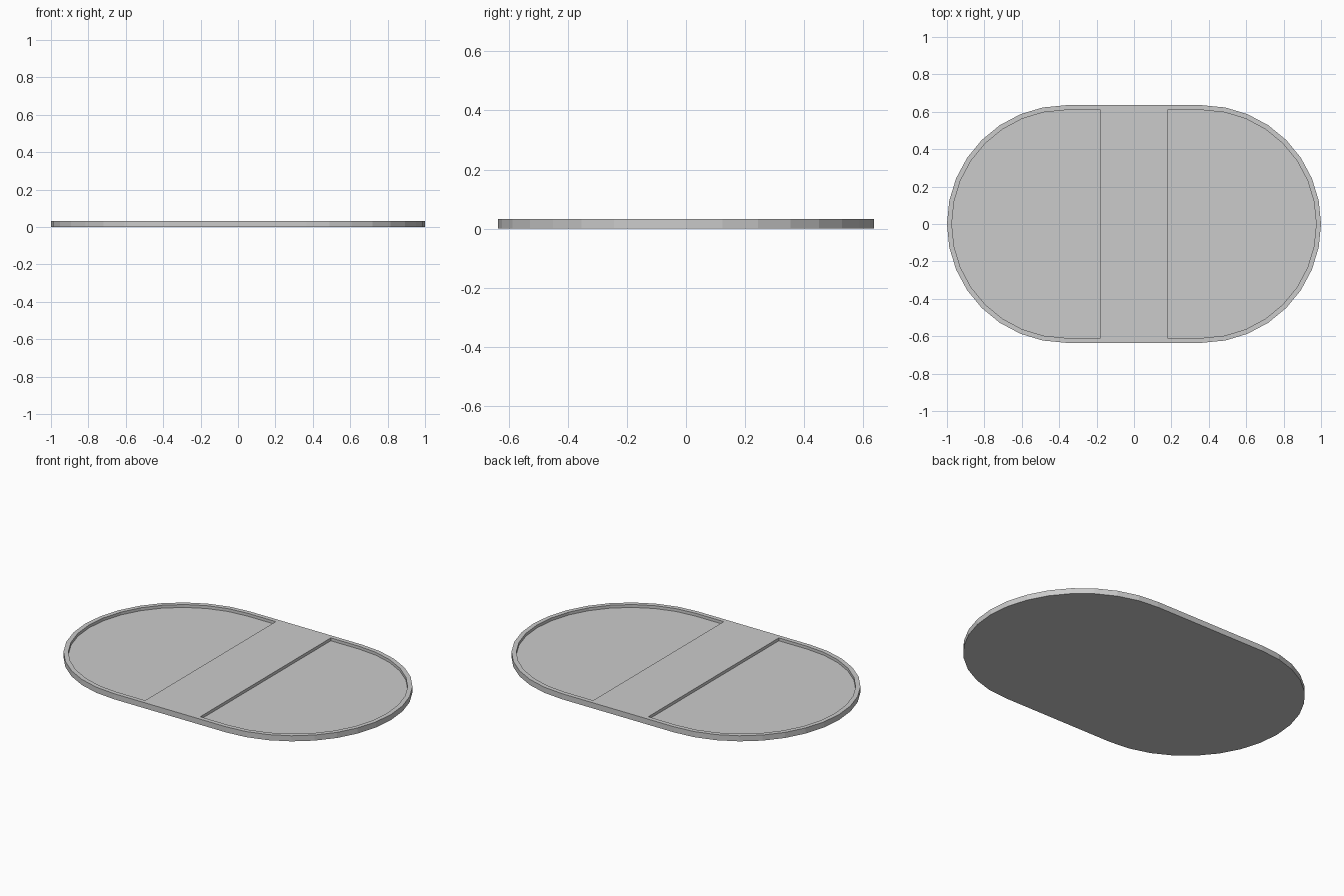
import bpy, bmesh
from math import sin, cos, pi

if "Cube" in bpy.data.objects:
    bpy.data.objects.remove(bpy.data.objects["Cube"])

R, CX, H = 0.635, 0.365, 0.033      # end radius, arc centre, height
RIM, BRIDGE, FLOOR = 0.026, 0.18, 0.016
SEG = 16                            # sides per half circle


def arc(radius, side):
    """Half circle at one end, counter-clockwise seen from above."""
    start = -pi / 2 if side > 0 else pi / 2
    return [(side * CX + radius * cos(start + pi * i / SEG),
             radius * sin(start + pi * i / SEG)) for i in range(SEG + 1)]


def prism(name, outline, z0, z1):
    """Extrude a flat outline between two heights."""
    bm = bmesh.new()
    base = bm.faces.new([bm.verts.new((x, y, z0)) for x, y in outline])
    ext = bmesh.ops.extrude_face_region(bm, geom=[base])
    for v in ext["geom"]:
        if isinstance(v, bmesh.types.BMVert):
            v.co.z = z1
    bmesh.ops.recalc_face_normals(bm, faces=bm.faces)
    mesh = bpy.data.meshes.new(name)
    bm.to_mesh(mesh)
    bm.free()
    obj = bpy.data.objects.new(name, mesh)
    bpy.context.collection.objects.link(obj)
    return obj


# Oval tray body
tray = prism("oval_tray", arc(R, 1) + arc(R, -1), 0, H)

# Shallow D-shaped pocket at each end, leaving a rim and central bridge
for side, label in ((1, "right"), (-1, "left")):
    r = R - RIM
    outline = arc(r, side) + [(side * BRIDGE, side * r), (side * BRIDGE, -side * r)]
    cutter = prism(label + "_pocket_cutter", outline, FLOOR, H + 0.1)
    cutter.hide_render = True
    cutter.hide_viewport = True
    cutter.display_type = 'WIRE'
    mod = tray.modifiers.new(label + "_pocket", 'BOOLEAN')
    mod.operation = 'DIFFERENCE'
    mod.solver = 'EXACT'
    mod.object = cutter
